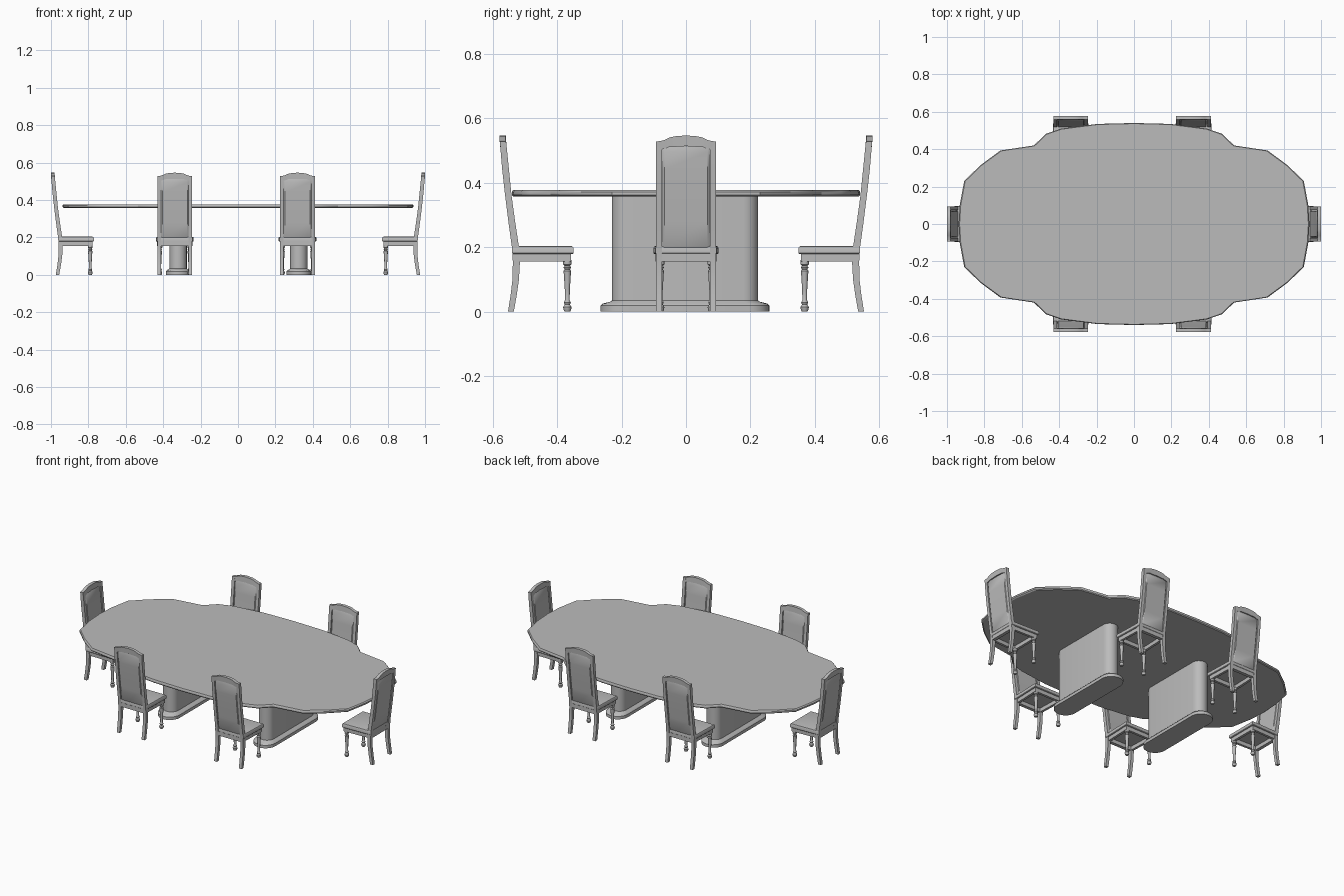
import bpy, bmesh
from math import sin, cos, pi, radians
from mathutils import Matrix

cube = bpy.data.objects.get("Cube")
if cube:
    bpy.data.objects.remove(cube)

gray = bpy.data.materials.new("plain gray")
gray.use_nodes = True
COLOR = (0.5, 0.5, 0.5, 1)
gray.diffuse_color = COLOR
gray.node_tree.nodes["Principled BSDF"].inputs["Base Color"].default_value = COLOR


def loft(rings, closed=False):
    """Mesh skinned over equal-length rings; capped unless closed on itself."""
    bm = bmesh.new()
    loops = [[bm.verts.new(p) for p in ring] for ring in rings]
    n = len(loops[0])
    pairs = list(zip(loops, loops[1:]))
    if closed:
        pairs.append((loops[-1], loops[0]))
    else:
        bm.faces.new(loops[0])
        bm.faces.new(loops[-1])
    for a, b in pairs:
        for i in range(n):
            j = (i + 1) % n
            bm.faces.new((a[i], a[j], b[j], b[i]))
    bmesh.ops.recalc_face_normals(bm, faces=bm.faces)
    for f in bm.faces:
        f.smooth = True
    for e in bm.edges:
        e.smooth = e.calc_face_angle(0) < radians(32)
    mesh = bpy.data.meshes.new("part")
    bm.to_mesh(mesh)
    bm.free()
    mesh.materials.append(gray)
    return mesh


def place(name, mesh, matrix=Matrix()):
    obj = bpy.data.objects.new(name, mesh)
    bpy.context.collection.objects.link(obj)
    obj.matrix_world = matrix
    return obj


def rect(x0, x1, y0, y1, z):
    return [(x0, y0, z), (x1, y0, z), (x1, y1, z), (x0, y1, z)]


def trapezoid(back, front, y0, y1, z):
    return [(-back, y0, z), (back, y0, z), (front, y1, z), (-front, y1, z)]


def stadium(radius, half_length, z, steps=12):
    straight = half_length - radius
    ring = []
    for side in (0, 1):
        for i in range(steps + 1):
            a = pi * side + pi * i / steps
            y = straight if side == 0 else -straight
            ring.append((radius * cos(a), y + radius * sin(a), z))
    return ring


def circle(x, y, r, z, n=12):
    return [(x + r * cos(2 * pi * i / n), y + r * sin(2 * pi * i / n), z) for i in range(n)]


# Tabletop: scalloped oval with a softened edge
quarter = [(.938, 0), (.932, .1), (.908, .23), (.82, .315), (.714, .393), (.535, .42),
           (.471, .482), (.39, .51), (.195, .535), (0, .54)]
half = quarter + [(-x, y) for x, y in quarter[-2::-1]]
outline = half + [(x, -y) for x, y in half[-2:0:-1]]
edge = [(.008, .357), (0, .362), (0, .371), (.006, .377)]
place("tabletop", loft([[(x * (1 - d), y * (1 - d), z) for x, y in outline] for d, z in edge]))

# Pedestals: rounded slab on a stepped plinth
pedestal = loft([stadium(r, l, z) for r, l, z in
                 [(.066, .262, 0), (.066, .262, .018), (.06, .255, .025),
                  (.05, .233, .03), (.046, .227, .034), (.046, .227, .357)]])
for side, x in (("left", .325), ("right", -.32)):
    place("pedestal_" + side, pedestal, Matrix.Translation((x, -.003, 0)))

# Chair parts face +y, with the back's rear top edge on y = 0
# Side curve of the back posts: height, rear y, front y
curve = [(0, .026, .044), (.05, .034, .053), (.1, .04, .06), (.155, .041, .063),
         (.2, .038, .06), (.28, .027, .048), (.36, .017, .037), (.44, .008, .029),
         (.5, .003, .023), (.528, .001, .02)]


def depth(z):
    """Rear and front y of the back at a height."""
    for (za, ra, fa), (zb, rb, fb) in zip(curve, curve[1:]):
        if z <= zb:
            t = (z - za) / (zb - za)
            return ra + t * (rb - ra), fa + t * (fb - fa)
    return 0, .019


chair = {}
leg_profile = [(.009, 0), (.012, .006), (.013, .014), (.008, .022), (.011, .028), (.007, .036),
               (.008, .07), (.011, .118), (.012, .126), (.008, .131), (.012, .137),
               (.008, .142), (.013, .146), (.013, .16)]
for side, s in (("left", -1), ("right", 1)):
    chair["back_post_" + side] = loft([rect(s * .074, s * .093, r, f, z) for z, r, f in curve])
    chair["front_leg_" + side] = loft([circle(s * .08, .21, r, z) for r, z in leg_profile])

# Crest rail: arched top and bottom
crest = [(.093, .527, .515), (.074, .53, .503), (.062, .534, .506), (.05, .54, .511),
         (.03, .544, .511), (0, .546, .513)]
crest += [(-v, t, b) for v, t, b in crest[-2::-1]]
chair["crest_rail"] = loft([[(v, depth(b)[0], b), (v, depth(b)[1], b),
                             (v, depth(t)[1], t), (v, depth(t)[0], t)] for v, t, b in crest])


# Back pad: cushion with chamfered borders, following the curve of the back
def pad_ring(z, width, sink):
    r, f = depth(z)
    w = width - .008
    return [(-width, r + .008, z), (-w, r + sink, z), (w, r + sink, z), (width, r + .008, z),
            (width, f - .008, z), (w, f - sink, z), (-w, f - sink, z), (-width, f - .008, z)]


chair["back_pad"] = loft([pad_ring(z, .075, sink) for z, sink in
                          [(.194, .007), (.203, .001), (.28, .001), (.36, .001),
                           (.44, .001), (.495, .001), (.512, .007)]])
rear, fore = depth(.18)
chair["lower_back_rail"] = loft([rect(-.075, .075, rear + .002, fore, z) for z in (.155, .194)])

# Seat: hollow apron under a soft-edged cushion
chair["apron"] = loft([trapezoid(.088, .094, .045, .222, .155), trapezoid(.088, .094, .045, .222, .182),
                       trapezoid(.074, .079, .06, .207, .182), trapezoid(.074, .079, .06, .207, .155)],
                      closed=True)
chair["seat"] = loft([trapezoid(.095 - d, .101 - d, .04 + d, .229 - d, z) for d, z in
                      [(.003, .178), (0, .181), (0, .197), (.003, .202), (.01, .204)]])

# Six chairs round the table
spots = [("front_right", -.338, -.578, 0), ("front_left", .318, -.578, 0),
         ("back_right", -.338, .578, 180), ("back_left", .318, .578, 180),
         ("end_right", -1, 0, -90), ("end_left", 1, 0, 90)]
for spot, x, y, turn in spots:
    matrix = Matrix.Translation((x, y, 0)) @ Matrix.Rotation(radians(turn), 4, "Z")
    for part, mesh in chair.items():
        place("chair_" + spot + "_" + part, mesh, matrix)
